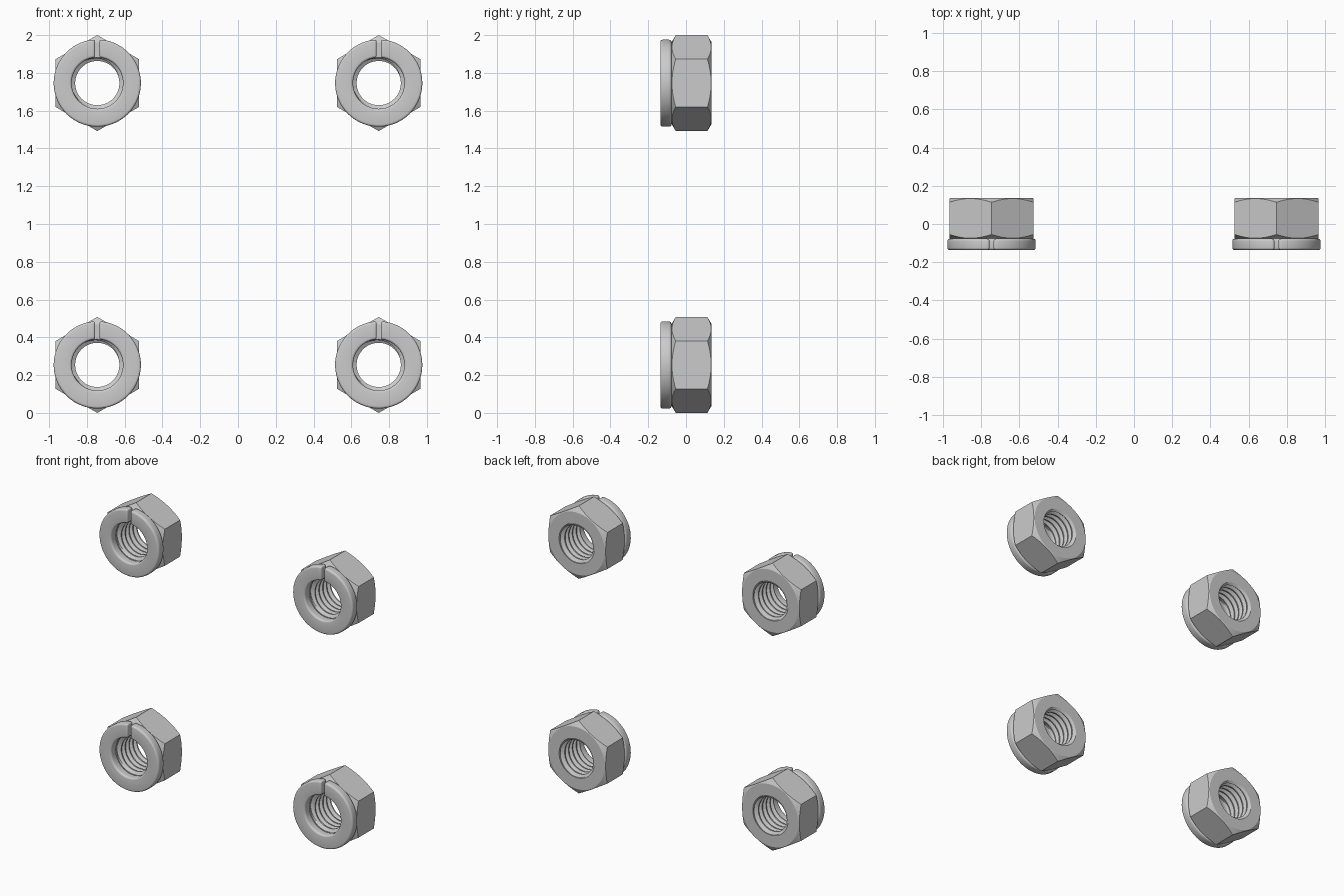
import bpy, bmesh
from math import sin, cos, pi, asin, sqrt, ceil

if "Cube" in bpy.data.objects:
    bpy.data.objects.remove(bpy.data.objects["Cube"])

R = 0.254                      # hexagon corner radius
A = R * sqrt(3) / 2            # hexagon flat distance
Y_FRONT, Y_SEAT, Y_BACK = -0.136, -0.077, 0.136
R_MIN, R_MAJ, PITCH = 0.117, 0.140, 0.042
PROFILE = [(0.0, R_MIN), (0.2, R_MIN), (0.55, R_MAJ), (0.65, R_MAJ), (1.0, R_MIN)]


def polar(r, t, y):
    return (r * sin(t), y, r * cos(t))


def thread_radius(y, t):
    u = (y / PITCH - t / (2 * pi)) % 1.0
    for (u0, r0), (u1, r1) in zip(PROFILE, PROFILE[1:]):
        if u <= u1:
            return r0 + (r1 - r0) * (u - u0) / (u1 - u0)
    return R_MIN


def finish(bm, name, angle):
    bmesh.ops.recalc_face_normals(bm, faces=bm.faces)
    mesh = bpy.data.meshes.new(name)
    bm.to_mesh(mesh)
    bm.free()
    for p in mesh.polygons:
        p.use_smooth = True
    obj = bpy.data.objects.new(name, mesh)
    bpy.context.collection.objects.link(obj)
    bpy.ops.object.select_all(action='DESELECT')
    obj.select_set(True)
    bpy.context.view_layer.objects.active = obj
    bpy.ops.object.shade_smooth_by_angle(angle=angle * pi / 180)
    return obj


# hex nut: closed cross-section swept round, with chamfered corners and helical thread
def build_nut(n=96):
    bm = bmesh.new()
    face_r, slope, lead = 0.215, 0.58, 0.010
    lo, hi = Y_SEAT + lead, Y_BACK - lead
    turns = range(-ceil(-lo / PITCH) - 2, ceil(hi / PITCH) + 2)
    cols = []
    for i in range(n + 1):
        t = 2 * pi * i / n
        h = A / cos((t % (pi / 3)) - pi / 6)
        d = slope * (h - face_r)
        pts = [polar(face_r, t, Y_SEAT), polar(h, t, Y_SEAT + d),
               polar(h, t, Y_BACK - d), polar(face_r, t, Y_BACK),
               polar(R_MAJ - 0.004, t, Y_BACK)]
        ys = [(k + u + t / (2 * pi)) * PITCH for k in turns for u, _ in PROFILE[:-1]]
        for y in reversed(ys):
            y = min(max(y, lo), hi)
            pts.append(polar(thread_radius(y, t), t, y))
        pts.append(polar(R_MAJ - 0.004, t, Y_SEAT))
        cols.append([bm.verts.new(p) for p in pts])
    m = len(cols[0])
    for a, b in zip(cols, cols[1:]):
        for j in range(m):
            k = (j + 1) % m
            bm.faces.new((a[j], a[k], b[k], b[j]))
    bmesh.ops.remove_doubles(bm, verts=bm.verts, dist=1e-5)
    return finish(bm, "hex_nut", 25)


# split lock washer: rectangular ring with a parallel gap at the top, edges rounded
def build_washer(n=56, gap=0.011, r_in=0.136, r_out=0.231):
    bm = bmesh.new()
    section = [(r_in, Y_FRONT), (r_out, Y_FRONT), (r_out, Y_SEAT), (r_in, Y_SEAT)]
    cols = []
    for i in range(n + 1):
        col = []
        for r, y in section:
            s = asin(gap / r)
            col.append(bm.verts.new(polar(r, s + (2 * pi - 2 * s) * i / n, y)))
        cols.append(col)
    for a, b in zip(cols, cols[1:]):
        for j in range(4):
            k = (j + 1) % 4
            bm.faces.new((a[j], a[k], b[k], b[j]))
    bm.faces.new(cols[0])
    bm.faces.new(cols[-1])
    bmesh.ops.recalc_face_normals(bm, faces=bm.faces)
    edges = [e for e in bm.edges if e.calc_face_angle(0) > 0.7]
    bmesh.ops.bevel(bm, geom=edges, offset=0.012, segments=4, profile=0.5,
                    affect='EDGES', clamp_overlap=False)
    return finish(bm, "split_washer", 35)


# four sets, one at each corner of a square
parts = [build_nut(), build_washer()]
spots = [(x, z) for z in (R, 2 - R) for x in (-0.745, 0.745)]
for obj in parts:
    for i, (x, z) in enumerate(spots):
        o = obj
        if i:
            o = obj.copy()
            bpy.context.collection.objects.link(o)
        o.location = (x, 0, z)
